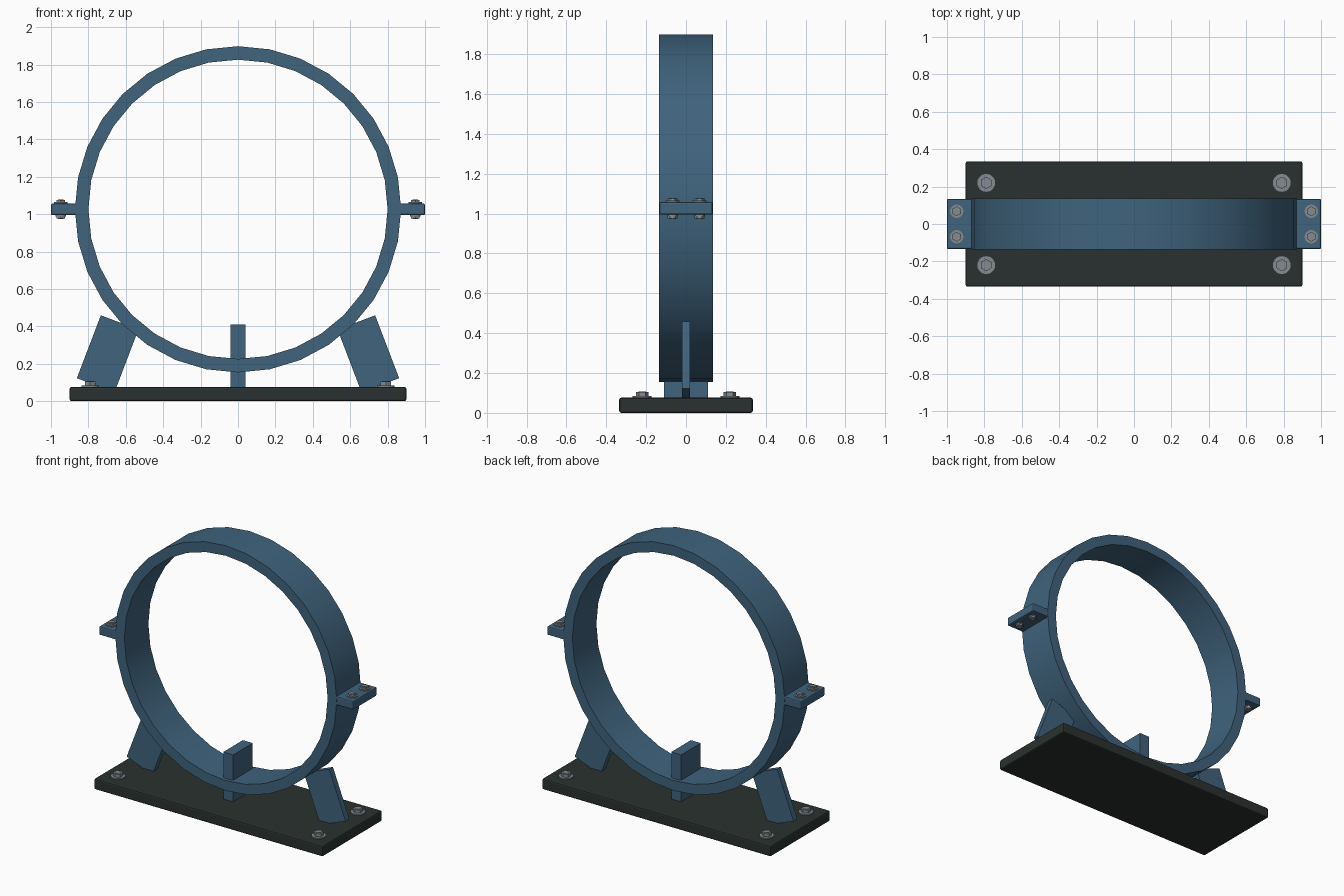
import bpy, bmesh, math
from mathutils import Matrix

if "Cube" in bpy.data.objects:
    bpy.data.objects.remove(bpy.data.objects["Cube"])


def material(name, rgb):
    m = bpy.data.materials.new(name)
    m.diffuse_color = (*rgb, 1)
    m.use_nodes = True
    m.node_tree.nodes["Principled BSDF"].inputs["Base Color"].default_value = m.diffuse_color
    return m


BLUE = material("steel_blue", (0.05, 0.125, 0.205))
DARK = material("dark_grey_green", (0.023, 0.031, 0.029))
GREY = material("bolt_grey", (0.23, 0.26, 0.28))


def finish(name, bm, mat, smooth=False):
    bmesh.ops.recalc_face_normals(bm, faces=bm.faces)
    me = bpy.data.meshes.new(name)
    bm.to_mesh(me)
    bm.free()
    me.materials.append(mat)
    ob = bpy.data.objects.new(name, me)
    bpy.context.collection.objects.link(ob)
    if smooth:
        bpy.ops.object.select_all(action='DESELECT')
        bpy.context.view_layer.objects.active = ob
        ob.select_set(True)
        bpy.ops.object.shade_smooth_by_angle(angle=math.radians(30))
    return ob


def box(name, center, size, mat, tilt=0, bevel=0):
    bm = bmesh.new()
    bmesh.ops.create_cube(bm, size=1)
    bm.transform(Matrix.Translation(center) @ Matrix.Rotation(tilt, 4, 'Y')
                 @ Matrix.Diagonal((*size, 1)))
    if bevel:
        bmesh.ops.bevel(bm, geom=bm.edges[:], offset=bevel, segments=2,
                        profile=0.5, affect='EDGES')
    return finish(name, bm, mat)


def cylinder(bm, x, y, z0, z1, r, sides):
    bmesh.ops.create_cone(bm, cap_ends=True, segments=sides, radius1=r, radius2=r,
                          depth=abs(z1 - z0),
                          matrix=Matrix.Translation((x, y, (z0 + z1) / 2)))


def bolt(name, x, y, z, washer_r, head_r, height, up=1):
    # washer, hex head and a small round stud tip
    bm = bmesh.new()
    cylinder(bm, x, y, z - 0.004 * up, z + 0.008 * up, washer_r, 20)
    cylinder(bm, x, y, z, z + (height - 0.003) * up, head_r, 6)
    cylinder(bm, x, y, z, z + height * up, head_r * 0.6, 12)
    finish(name, bm, GREY, True)


# base plate
box("base_plate", (0, 0, 0.038), (1.8, 0.67, 0.076), DARK, bevel=0.01)

# clamp ring: rectangular section swept around the y axis
CZ, N, W = 1.026, 32, 0.135
bm = bmesh.new()
loops = []
for i in range(N):
    a = 2 * math.pi * i / N
    loops.append([bm.verts.new((r * math.sin(a), y, CZ + r * math.cos(a)))
                  for r, y in ((0.872, -W), (0.872, W), (0.80, W), (0.80, -W))])
for i in range(N):
    p, q = loops[i], loops[(i + 1) % N]
    for k in range(4):
        bm.faces.new((p[k], p[(k + 1) % 4], q[(k + 1) % 4], q[k]))
finish("clamp_ring", bm, BLUE, True)

# centre saddle rib
box("centre_rib", (0, 0, 0.24), (0.078, 0.22, 0.34), BLUE)

for s, side in ((-1, "left"), (1, "right")):
    # slanted gusset, leaning in towards the ring
    box(side + "_gusset", (s * 0.697, 0, 0.253), (0.215, 0.042, 0.36), BLUE,
        tilt=-s * math.radians(20.9))
    # flange ear
    box(side + "_flange", (s * 0.918, 0, 1.026), (0.164, 0.268, 0.062), BLUE, bevel=0.008)
    for t, end in ((-1, "front"), (1, "back")):
        tag = f"{side}_{end}"
        bolt(tag + "_base_bolt", s * 0.79, t * 0.22, 0.076, 0.048, 0.032, 0.032)
        bolt(tag + "_flange_bolt", s * 0.948, t * 0.068, 1.057, 0.036, 0.026, 0.022)
        bolt(tag + "_flange_nut", s * 0.948, t * 0.068, 0.995, 0.028, 0.026, 0.022, -1)
